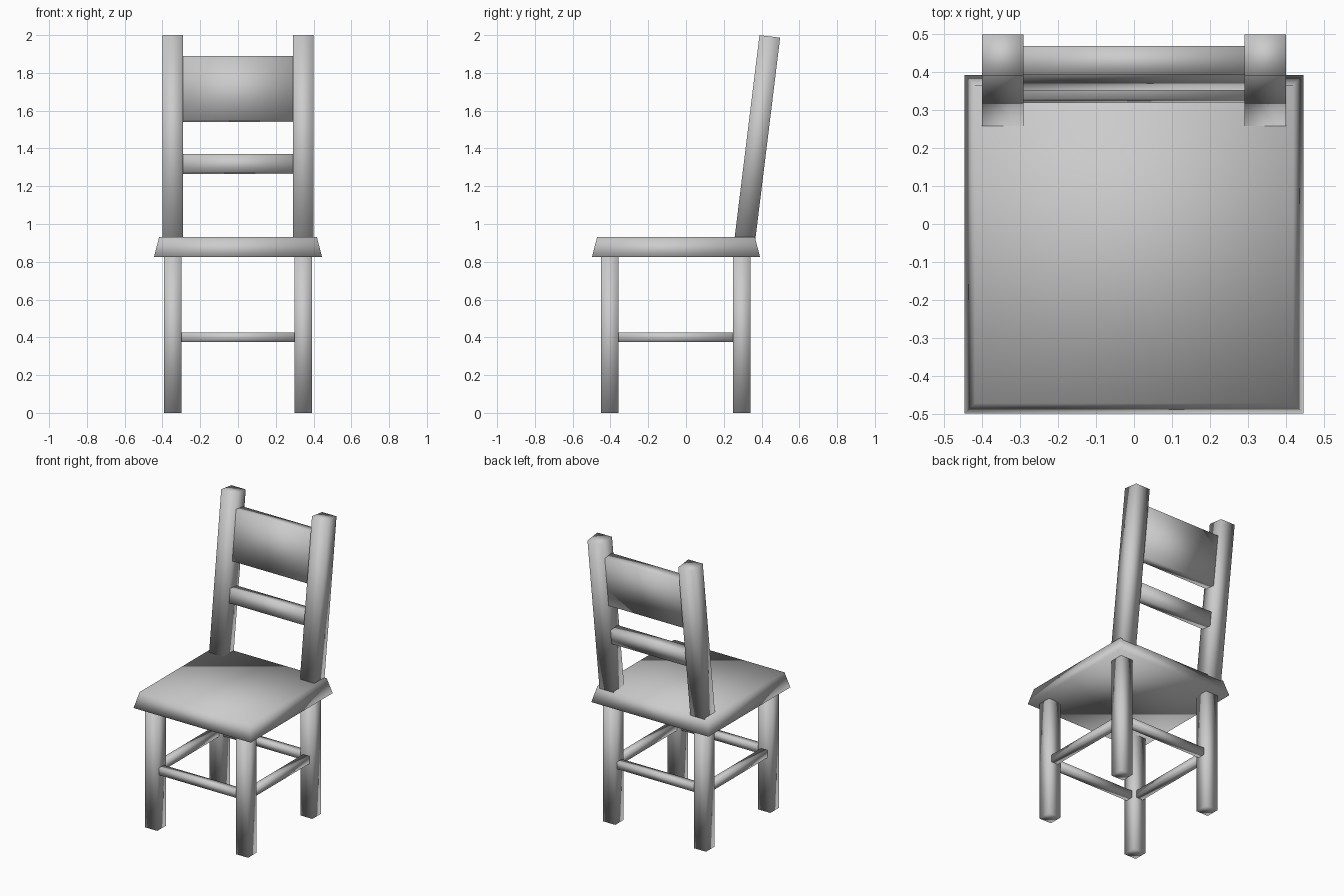
import bpy, bmesh, math
from mathutils import Matrix

if "Cube" in bpy.data.objects:
    bpy.data.objects.remove(bpy.data.objects["Cube"])

grey = bpy.data.materials.new("plain grey")
grey.diffuse_color = (0.6, 0.6, 0.6, 1)
grey.use_nodes = True
grey.node_tree.nodes["Principled BSDF"].inputs["Base Color"].default_value = grey.diffuse_color

LEAN = math.radians(-7)          # backrest leans towards +y


def box(name, centre, size, lean=0.0, inset=0.0):
    """Soft-shaded box; inset pulls the top edges inwards."""
    bm = bmesh.new()
    bmesh.ops.create_cube(bm, size=1)
    for v in bm.verts:
        top = v.co.z > 0
        for i in range(3):
            v.co[i] *= size[i]
        if top:
            v.co.x -= math.copysign(inset, v.co.x)
            v.co.y -= math.copysign(inset, v.co.y)
    bm.transform(Matrix.Translation(centre) @ Matrix.Rotation(lean, 4, 'X'))
    for f in bm.faces:
        f.smooth = True
    mesh = bpy.data.meshes.new(name)
    bm.to_mesh(mesh)
    bm.free()
    mesh.materials.append(grey)
    obj = bpy.data.objects.new(name, mesh)
    bpy.context.collection.objects.link(obj)
    return obj


# Seat with sloping edges
box("seat", (0, -0.053, 0.877), (0.89, 0.89, 0.106), inset=0.027)

# Legs, side stretchers and back posts on both sides
LEG_X, FRONT_Y, BACK_Y, LEG_W = 0.345, -0.403, 0.295, 0.092
for side, sx in (("left", -1), ("right", 1)):
    for end, y in (("front", FRONT_Y), ("back", BACK_Y)):
        box(f"{end}_leg_{side}", (sx * LEG_X, y, 0.412), (LEG_W, LEG_W, 0.824))
    box(f"side_stretcher_{side}", (sx * LEG_X, (FRONT_Y + BACK_Y) / 2, 0.4),
        (0.05, BACK_Y - FRONT_Y - LEG_W, 0.05))
    box(f"back_post_{side}", (sx * 0.345, 0.378, 1.458), (0.11, 0.11, 1.078), lean=LEAN)

# Front and back stretchers
for end, y in (("front", FRONT_Y), ("back", BACK_Y)):
    box(f"{end}_stretcher", (0, y, 0.4), (2 * LEG_X - LEG_W, 0.05, 0.05))

# Backrest panel and rail, leaning with the posts
for name, z, height in (("back_panel", 1.715, 0.343), ("back_rail", 1.318, 0.097)):
    y = 0.378 - (z - 1.458) * math.tan(LEAN)
    box(name, (0, y, z), (0.58, 0.075, height), lean=LEAN)
